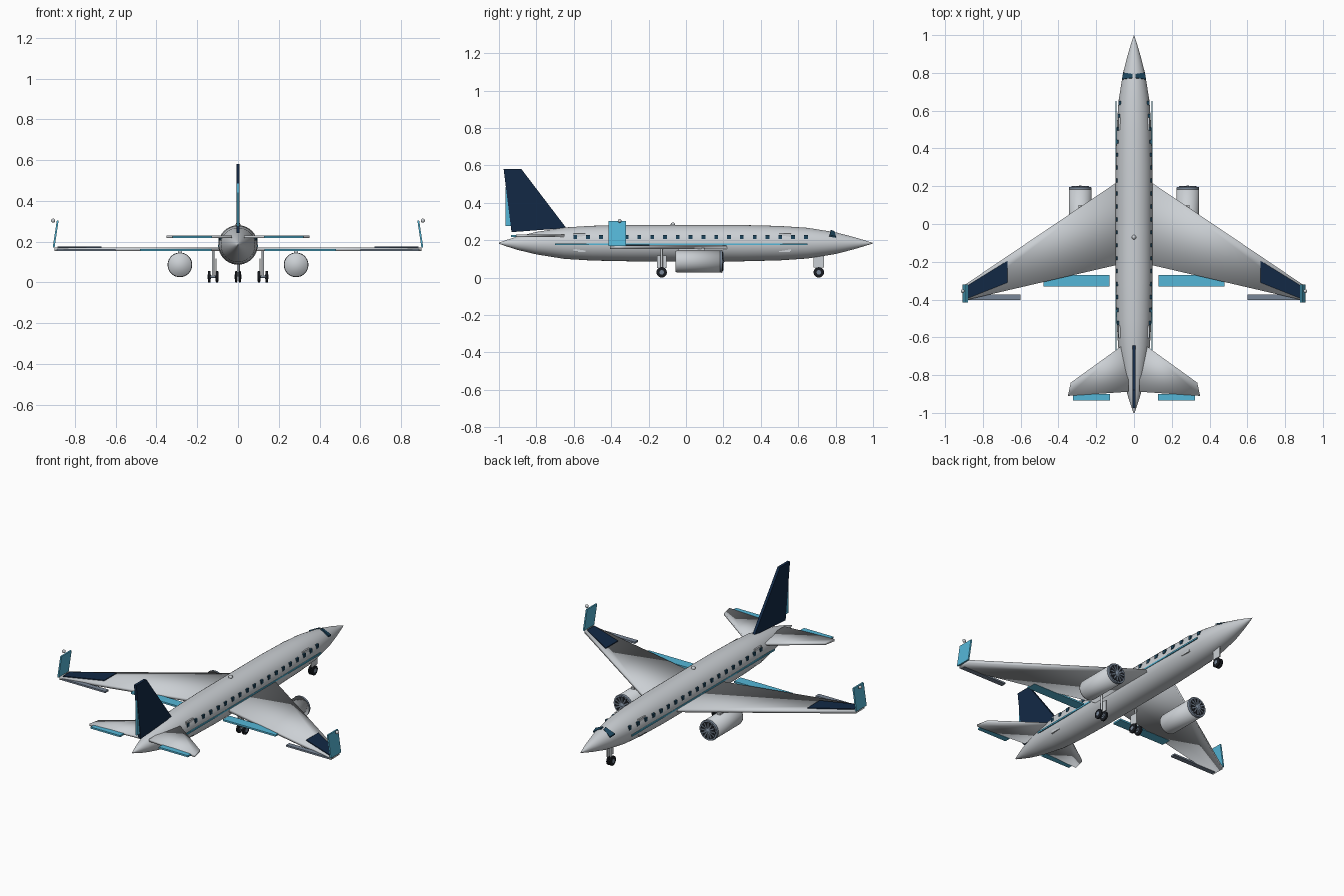
import bpy, bmesh, math
from mathutils import Matrix, Vector

if "Cube" in bpy.data.objects:
    bpy.data.objects.remove(bpy.data.objects["Cube"])


def mat(name, rgb):
    m = bpy.data.materials.new(name)
    m.diffuse_color = (*rgb, 1)
    m.use_nodes = True
    m.node_tree.nodes["Principled BSDF"].inputs["Base Color"].default_value = m.diffuse_color
    return m


BODY = mat("light_grey", (0.60, 0.63, 0.66))
NAVY = mat("navy", (0.006, 0.022, 0.06))
CYAN = mat("cyan", (0.09, 0.47, 0.68))
SLATE = mat("slate", (0.19, 0.24, 0.31))
GLASS = mat("dark_glass", (0.012, 0.06, 0.11))
BLACK = mat("black", (0.01, 0.012, 0.016))
ZC = 0.184  # fuselage axis height


def finish(name, bm, m, smooth=None):
    bmesh.ops.recalc_face_normals(bm, faces=bm.faces)
    me = bpy.data.meshes.new(name)
    bm.to_mesh(me)
    bm.free()
    ob = bpy.data.objects.new(name, me)
    bpy.context.collection.objects.link(ob)
    me.materials.append(m)
    if smooth is not None:
        bpy.ops.object.select_all(action='DESELECT')
        ob.select_set(True)
        bpy.context.view_layer.objects.active = ob
        if smooth >= 180:
            bpy.ops.object.shade_smooth()
        else:
            bpy.ops.object.shade_smooth_by_angle(angle=math.radians(smooth))
    return ob


def add_box(bm, c, s):
    M = Matrix.Translation(c) @ Matrix.Diagonal((*s, 1))
    bmesh.ops.create_cube(bm, size=1, matrix=M)


def box(name, c, s, m):
    bm = bmesh.new()
    add_box(bm, c, s)
    return finish(name, bm, m)


def prism(name, pts, offset, m, smooth=None):
    """Flat outline swept along an offset vector."""
    bm = bmesh.new()
    f = bm.faces.new([bm.verts.new(p) for p in pts])
    r = bmesh.ops.extrude_face_region(bm, geom=[f])
    new = [v for v in r["geom"] if isinstance(v, bmesh.types.BMVert)]
    bmesh.ops.translate(bm, verts=new, vec=Vector(offset))
    return finish(name, bm, m, smooth)


def lathe(name, profile, c, m, axis='y', seg=32, smooth=40):
    """Spin (position, radius) pairs around an axis through c."""
    bm = bmesh.new()
    rings = []
    for t, r in profile:
        ring = []
        for i in range(seg):
            a = 2 * math.pi * i / seg
            u, w = r * math.cos(a), r * math.sin(a)
            p = {'x': (t, u, w), 'y': (u, t, w), 'z': (u, w, t)}[axis]
            ring.append(bm.verts.new(Vector(p) + Vector(c)))
        rings.append(ring)
    for a, b in zip(rings, rings[1:]):
        for i in range(seg):
            j = (i + 1) % seg
            bm.faces.new((a[i], a[j], b[j], b[i]))
    bm.faces.new(rings[0])
    bm.faces.new(rings[-1])
    return finish(name, bm, m, smooth)


def ball(name, c, r, m):
    bm = bmesh.new()
    bmesh.ops.create_uvsphere(bm, u_segments=16, v_segments=10, radius=r,
                              matrix=Matrix.Translation(c))
    return finish(name, bm, m, 180)


# Fuselage
lathe("fuselage", [(-1, .003), (-.96, .017), (-.9, .036), (-.8, .06), (-.65, .084),
                   (-.5, .093), (-.3, .097), (.3, .097), (.5, .092), (.65, .082),
                   (.8, .058), (.9, .032), (.96, .014), (1, .001)],
      (0, 0, ZC), BODY, seg=40, smooth=60)
ball("roof_beacon", (0, -.07, .283), .012, BODY)

# Tail fin and rudder
prism("tail_fin", [(-.008, -.64, .265), (-.008, -.88, .58), (-.008, -.975, .58),
                   (-.008, -.933, .243)], (.016, 0, 0), NAVY)
box("rudder", (0, -.945, .38), (.01, .04, .21), CYAN)

for s, side in ((1, "right"), (-1, "left")):
    # Main wing with tip panel, flap and aileron
    prism("wing_" + side, [(s * x, y, .154) for x, y in
                           ((.04, .255), (.9, -.325), (.9, -.405), (.04, -.205))],
          (0, 0, .018), BODY, 180)
    prism("tip_panel_" + side, [(s * x, y, .171) for x, y in
                                ((.67, -.195), (.885, -.328), (.885, -.395), (.67, -.31))],
          (0, 0, .006), NAVY)
    box("flap_" + side, (s * .305, -.30, .158), (.35, .06, .01), CYAN)
    box("aileron_" + side, (s * .745, -.387, .158), (.29, .03, .01), SLATE)

    # Winglet leaning inwards, with a tip light
    prism("winglet_" + side, [(s * .900, -.415, .17), (s * .900, -.32, .17),
                              (s * .880, -.32, .303), (s * .880, -.415, .303)],
          (s * .009, 0, 0), CYAN)
    ball("tip_light_" + side, (s * .907, -.355, .303), .01, BODY)

    # Tailplane and elevator
    prism("tailplane_" + side, [(s * x, y, .217) for x, y in
                                ((.03, -.62), (.335, -.84), (.35, -.91), (.03, -.888))],
          (0, 0, .013), BODY, 180)
    box("elevator_" + side, (s * .225, -.918, .223), (.195, .035, .01), CYAN)

    # Engine: nacelle, lip, fan face, blades and hub
    ex, ez = s * .285, .086
    lathe("nacelle_" + side, [(-.055, .056), (-.045, .059), (.185, .059)],
          (ex, 0, ez), BODY, smooth=180)
    lathe("intake_lip_" + side, [(.183, .059), (.190, .0605), (.196, .058), (.196, .05),
                                 (.188, .048)], (ex, 0, ez), SLATE, smooth=50)
    lathe("fan_face_" + side, [(.188, .05), (.197, .05)], (ex, 0, ez), BLACK)
    bm = bmesh.new()
    for i in range(12):
        M = (Matrix.Translation((ex, .198, ez)) @ Matrix.Rotation(i * math.pi / 6, 4, 'Y')
             @ Matrix.Translation((0, 0, .028)) @ Matrix.Diagonal((.007, .004, .038, 1)))
        bmesh.ops.create_cube(bm, size=1, matrix=M)
    finish("fan_blades_" + side, bm, SLATE)
    lathe("fan_hub_" + side, [(.19, .013), (.199, .012), (.205, .003)], (ex, 0, ez), SLATE)
    box("pylon_" + side, (ex, .03, .147), (.02, .14, .02), BODY)

    # Main landing gear
    lathe("main_strut_" + side, [(.03, .006), (.156, .006)], (s * .122, -.13, 0),
          BODY, axis='z', seg=12)
    box("main_gear_door_" + side, (s * .108, -.13, .085), (.006, .05, .065), BODY)
    lathe("main_axle_" + side, [(-.02, .006), (.02, .006)], (s * .122, -.13, .028),
          SLATE, axis='x', seg=12)
    for k in (-1, 1):
        c = (s * .122 + k * .019, -.13, .028)
        lathe("main_wheel_" + side, [(-.007, .022), (-.005, .028), (.005, .028),
                                     (.007, .022)], c, BLACK, axis='x', seg=20)
        lathe("main_wheel_cap_" + side, [(-.008, .012), (.008, .012)], c, SLATE,
              axis='x', seg=16)

    # Nose wheel pair
    c = (s * .009, .71, .028)
    lathe("nose_wheel_" + side, [(-.006, .022), (-.004, .028), (.004, .028), (.006, .022)],
          c, BLACK, axis='x', seg=20)
    lathe("nose_wheel_cap_" + side, [(-.007, .012), (.007, .012)], c, SLATE,
          axis='x', seg=16)

    # Cabin windows follow the hull width
    bm = bmesh.new()
    for i in range(19):
        y = -.592 + i * .0685
        a = max(abs(y) - .3, 0)
        r = .097 - .117 * a * a
        x = math.sqrt(r * r - .033 ** 2)
        add_box(bm, (s * (x - .001), y, .217), (.012, .02, .022))
    finish("cabin_windows_" + side, bm, GLASS)

    # Side stripe and cabin doors
    box("side_stripe_" + side, (s * .096, -.025, .178), (.006, 1.35, .009), CYAN)
    for y in (-.57, .53):
        box("cabin_door_" + side, (s * .077, y, .187), (.009, .065, .1), BODY)

    # Windscreen pane
    prism("windscreen_" + side, [(s * .008, .772, .247), (s * .008, .792, .241),
                                 (s * .057, .800, .212), (s * .064, .765, .220)],
          (0, .002, .008), GLASS)

# Nose landing gear
lathe("nose_strut", [(.03, .006), (.13, .006)], (0, .71, 0), BODY, axis='z', seg=12)
box("nose_gear_door", (.008, .71, .09), (.006, .055, .07), BODY)
